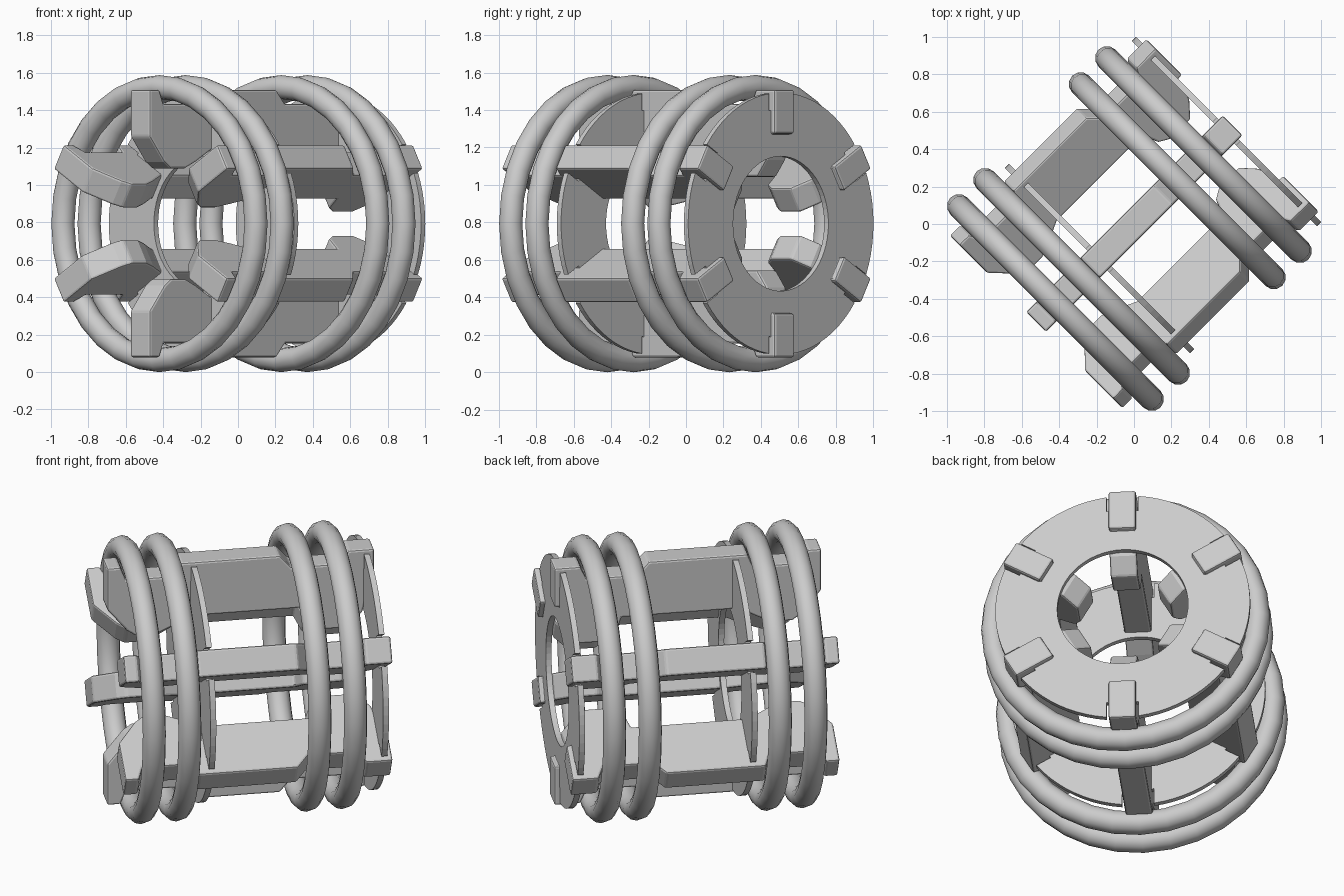
import bpy, bmesh
from math import pi, sin, cos, asin, radians
from mathutils import Matrix

if "Cube" in bpy.data.objects:
    bpy.data.objects.remove(bpy.data.objects["Cube"])

# Whole frame is modelled along local X, then turned 45 degrees and lifted
PLACE = Matrix.Translation((0, 0, 0.793)) @ Matrix.Rotation(pi / 4, 4, 'Z')


def extrude_outline(name, pts, depth, to_world):
    """Closed 2D outline given as 3D points, extruded by a vector."""
    bm = bmesh.new()
    face = bm.faces.new([bm.verts.new(p) for p in pts])
    res = bmesh.ops.extrude_face_region(bm, geom=[face])
    verts = [v for v in res['geom'] if isinstance(v, bmesh.types.BMVert)]
    bmesh.ops.translate(bm, verts=verts, vec=depth)
    bmesh.ops.recalc_face_normals(bm, faces=bm.faces)
    me = bpy.data.meshes.new(name)
    bm.to_mesh(me)
    bm.free()
    ob = bpy.data.objects.new(name, me)
    bpy.context.collection.objects.link(ob)
    ob.matrix_world = to_world
    return ob


# Four round rings
for i, s in enumerate((-0.594, -0.396, 0.327, 0.525)):
    bpy.ops.mesh.primitive_torus_add(major_radius=0.73, minor_radius=0.064,
                                     major_segments=32, minor_segments=12)
    ring = bpy.context.object
    ring.name = f"ring_{i + 1}"
    ring.matrix_world = PLACE @ Matrix.Translation((s, 0, 0)) @ Matrix.Rotation(pi / 2, 4, 'Y')
    bpy.ops.object.shade_smooth_by_angle(angle=radians(60))

# Six long ribs: (along axis, radius) profile with ring seats and end hooks
W = 0.15
profile = [
    (-0.74, 0.715), (-0.665, 0.715), (-0.635, 0.64), (-0.36, 0.64), (-0.33, 0.715),
    (0.22, 0.715), (0.285, 0.64), (0.565, 0.64), (0.60, 0.715), (0.745, 0.715),
    (0.745, 0.48), (0.715, 0.48), (0.68, 0.34), (0.61, 0.25), (0.46, 0.25), (0.40, 0.29),
    (0.37, 0.39), (-0.28, 0.39), (-0.39, 0.33), (-0.47, 0.295), (-0.58, 0.295),
    (-0.63, 0.33), (-0.74, 0.465)]
for k in range(6):
    rib = extrude_outline(f"rib_{k + 1}", [(s, -W / 2, r) for s, r in profile], (0, W, 0),
                          PLACE @ Matrix.Rotation(k * pi / 3, 4, 'X'))
    bev = rib.modifiers.new("soft_edges", 'BEVEL')
    bev.width = 0.012
    bev.segments = 2
    bev.limit_method = 'ANGLE'


# Two notched annular plates, each made of six matching sectors
R_OUT, R_IN, R_NOTCH, HALF = 0.70, 0.36, 0.61, 0.088
for name, s in (("front_plate", -0.26), ("back_plate", 0.70)):
    for k in range(6):
        def pt(r, a):
            return (s - 0.016, r * sin(a), r * cos(a))
        a0, a1, n = 0.0, pi / 3, 10
        o, m = asin(HALF / R_OUT), asin(HALF / R_NOTCH)
        pts = [pt(R_NOTCH, a0), pt(R_NOTCH, m)]
        pts += [pt(R_OUT, o + (a1 - 2 * o) * i / n) for i in range(n + 1)]
        pts += [pt(R_NOTCH, a1 - m), pt(R_NOTCH, a1)]
        pts += [pt(R_IN, a1 - (a1 - a0) * i / n) for i in range(n + 1)]
        extrude_outline(f"{name}_sector_{k + 1}", pts, (0.032, 0, 0),
                        PLACE @ Matrix.Rotation(k * pi / 3, 4, 'X'))
